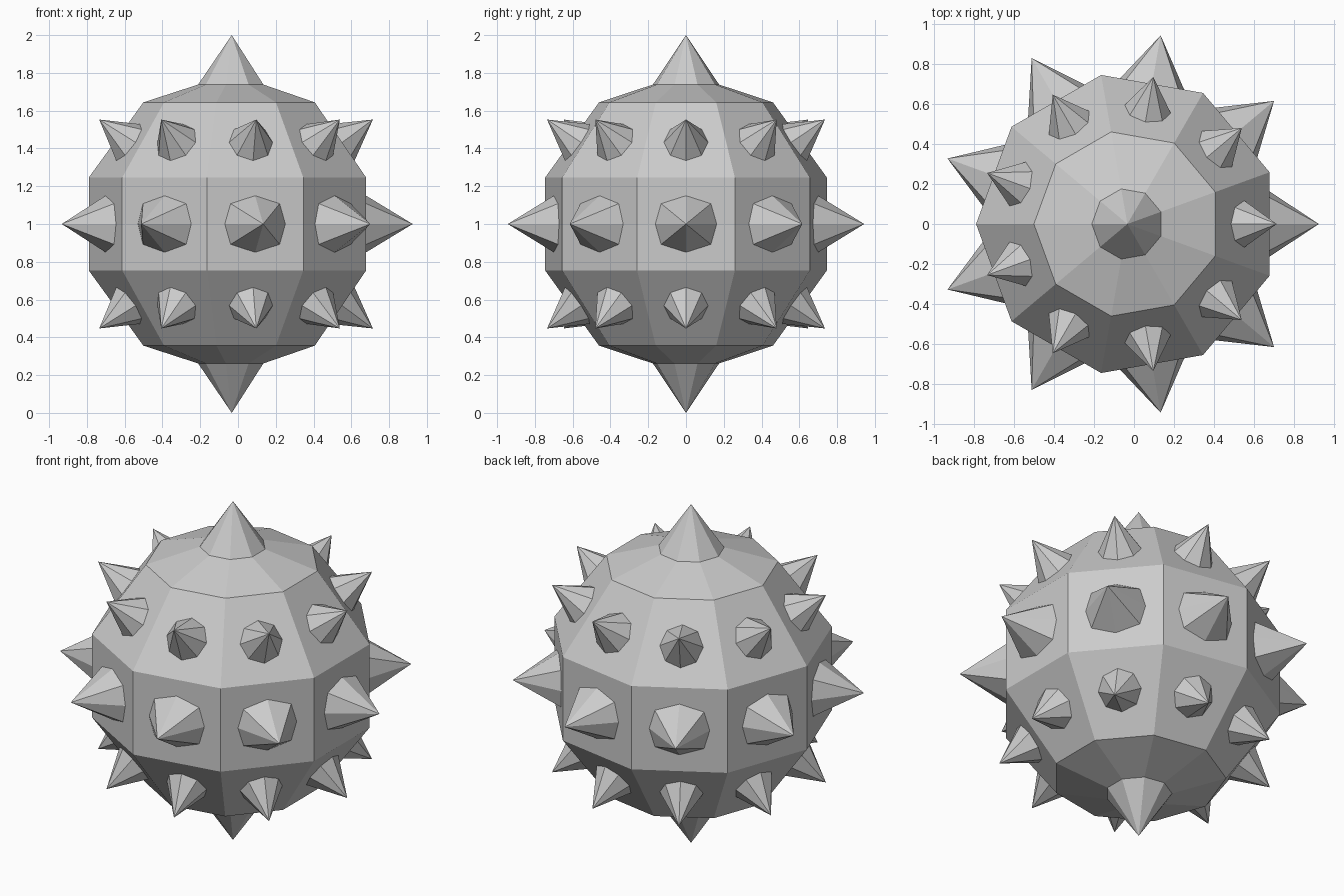
import bpy
from math import sin, cos, pi, radians
from mathutils import Vector

if "Cube" in bpy.data.objects:
    bpy.data.objects.remove(bpy.data.objects["Cube"])

CENTRE = Vector((-0.033, 0, 1.0))
N = 9            # sides round the body
R = 0.796        # body radius


def make(name, verts, faces):
    me = bpy.data.meshes.new(name)
    me.from_pydata(verts, [], faces)
    me.update()
    ob = bpy.data.objects.new(name, me)
    bpy.context.collection.objects.link(ob)
    return ob


def spike(name, base, tip, outline, normal, side):
    """Pyramid from a flat outline (side, up) to a tip, base sunk slightly."""
    up = normal.cross(side)
    height = (tip - base).dot(normal)
    sink = 0.006
    grow = 1 + sink / height
    b = base - (tip - base) * (sink / height)
    verts = [b + side * (u * grow) + up * (v * grow) for u, v in outline]
    n = len(verts)
    faces = [(i, (i + 1) % n, n) for i in range(n)] + [tuple(reversed(range(n)))]
    return make(name, verts + [tip], faces)


# Body: coarse sphere, nine sides and five bands, a flat side facing +x
verts = []
for lat in (-54, -18, 18, 54):
    for i in range(N):
        a = pi + 2 * pi * i / N
        r = R * cos(radians(lat))
        verts.append(CENTRE + Vector((r * cos(a), r * sin(a), R * sin(radians(lat)))))
verts += [CENTRE - Vector((0, 0, R)), CENTRE + Vector((0, 0, R))]
faces = []
for i in range(N):
    j = (i + 1) % N
    for k in range(3):
        faces.append((k * N + i, k * N + j, (k + 1) * N + j, (k + 1) * N + i))
    faces.append((4 * N, j, i))
    faces.append((3 * N + i, 3 * N + j, 4 * N + 1))
make("body", verts, faces)

# Spike outlines
wide = [(0.163, 0), (0.132, 0.108), (0, 0.15), (-0.132, 0.108),
        (-0.163, 0), (-0.132, -0.108), (0, -0.15), (0.132, -0.108)]
small = [(0.117 * cos(i * pi / 4), 0.117 * sin(i * pi / 4)) for i in range(8)]
pole = [(-0.2 * cos(2 * pi * i / N), -0.2 * sin(2 * pi * i / N)) for i in range(N)]

# Spikes round the middle, and the slanted rows above and below
for i in range(N):
    a = 2 * pi * i / N
    out = Vector((cos(a), sin(a), 0))
    side = Vector((-sin(a), cos(a), 0))
    spike(f"middle_spike_{i}", CENTRE + out * 0.711, CENTRE + out * 0.958,
          wide, out, side)
    for s, row in ((1, "upper"), (-1, "lower")):
        z = Vector((0, 0, s))
        spike(f"{row}_spike_{i}", CENTRE + out * 0.5845 + z * 0.432,
              CENTRE + out * 0.747 + z * 0.553, small,
              out * 0.827 + z * 0.563, side)

# Pole spikes, top and bottom
for s, row in ((1, "top"), (-1, "bottom")):
    z = Vector((0, 0, s))
    outline = pole if s > 0 else [(u, -v) for u, v in pole]
    spike(f"{row}_spike", CENTRE + z * 0.706, CENTRE + z, outline, z, Vector((1, 0, 0)))
